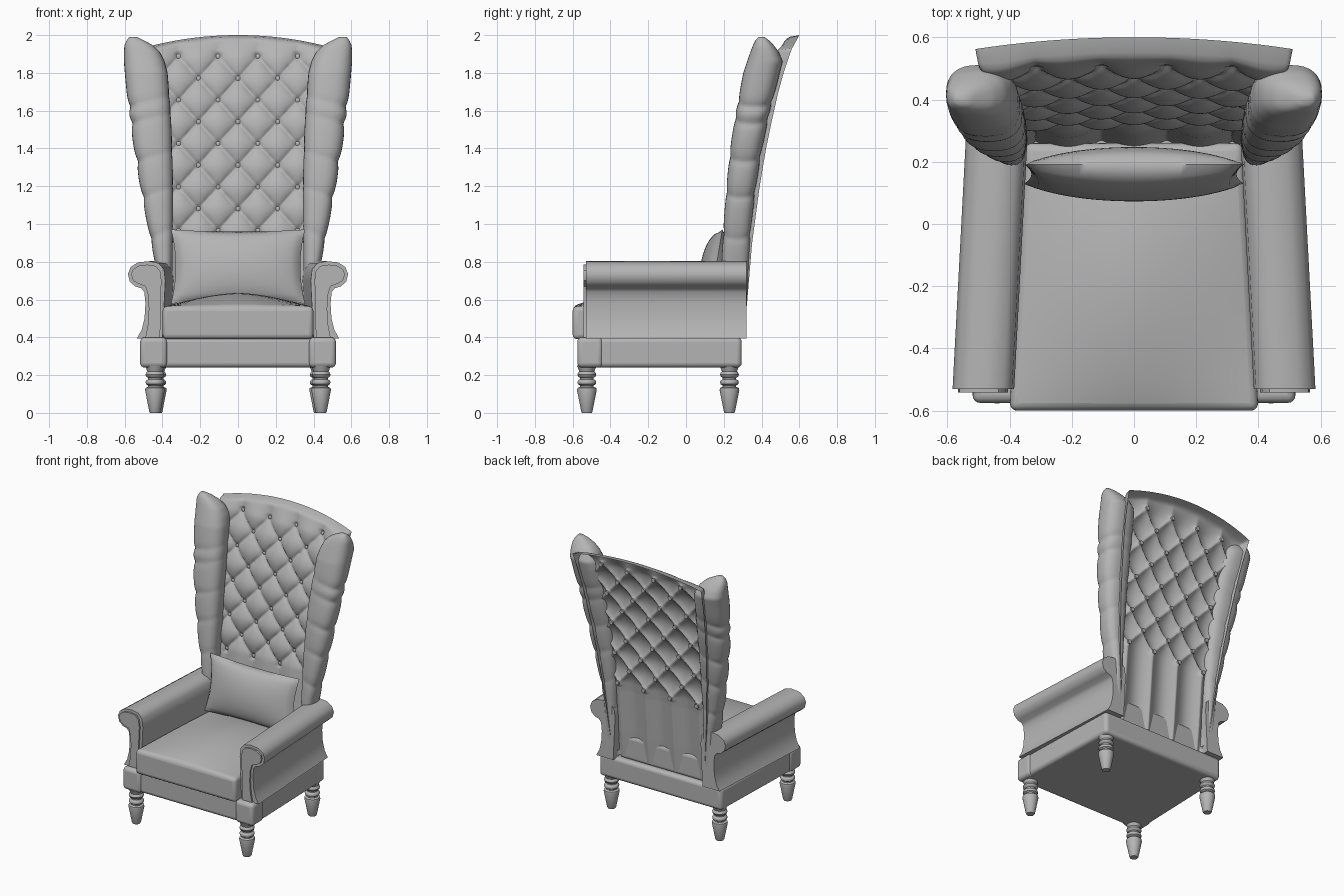
import bpy, bmesh
from math import sin, cos, pi, sqrt, exp, radians, copysign

if "Cube" in bpy.data.objects:
    bpy.data.objects.remove(bpy.data.objects["Cube"])

GREY = bpy.data.materials.new("dark_grey")
GREY.diffuse_color = (.46, .46, .46, 1)
GREY.use_nodes = True
GREY.node_tree.nodes["Principled BSDF"].inputs["Base Color"].default_value = GREY.diffuse_color


def make(name, verts, faces, angle=40, bevel=0):
    me = bpy.data.meshes.new(name)
    me.from_pydata(verts, [], faces)
    bm = bmesh.new()
    bm.from_mesh(me)
    bmesh.ops.remove_doubles(bm, verts=bm.verts, dist=1e-5)
    bmesh.ops.recalc_face_normals(bm, faces=bm.faces)
    bm.to_mesh(me)
    bm.free()
    me.materials.append(GREY)
    ob = bpy.data.objects.new(name, me)
    bpy.context.collection.objects.link(ob)
    if bevel:
        m = ob.modifiers.new("bevel", 'BEVEL')
        m.width, m.segments, m.limit_method = bevel, 4, 'ANGLE'
        m.angle_limit = radians(50)
    bpy.ops.object.select_all(action='DESELECT')
    ob.select_set(True)
    bpy.context.view_layer.objects.active = ob
    bpy.ops.object.shade_smooth_by_angle(angle=radians(angle))
    return ob


def sheet(nu, nv, f):
    """Grid of f(u, v), u and v in 0..1."""
    vs = [f(i / nu, j / nv) for j in range(nv + 1) for i in range(nu + 1)]
    fs = [(j * (nu + 1) + i, j * (nu + 1) + i + 1, (j + 1) * (nu + 1) + i + 1, (j + 1) * (nu + 1) + i)
          for j in range(nv) for i in range(nu)]
    return vs, fs


def loft(rings):
    """Skin closed rings and cap both ends."""
    n = len(rings[0])
    vs = [p for r in rings for p in r]
    fs = [(k * n + i, k * n + (i + 1) % n, (k + 1) * n + (i + 1) % n, (k + 1) * n + i)
          for k in range(len(rings) - 1) for i in range(n)]
    fs += [tuple(range(n)), tuple(range(len(vs) - n, len(vs)))]
    return vs, fs


def lerp_table(t, rows):
    """Interpolate rows of (key, values...) at key t."""
    for a, b in zip(rows, rows[1:]):
        if t <= b[0]:
            k = max(0, (t - a[0]) / (b[0] - a[0]))
            return [p + (q - p) * k for p, q in zip(a[1:], b[1:])]
    return list(rows[-1][1:])


def slab(xf, xb, y0, y1, z0, z1):
    """Box tapering from half width xf in front to xb behind."""
    return loft([[(-xf, y0, z), (xf, y0, z), (xb, y1, z), (-xb, y1, z)] for z in (z0, z1)])


# Base frame with front corner blocks
make("base_frame", *slab(.512, .487, -.56, .295, .24, .40), bevel=.025)
for s in (1, -1):
    make("base_corner", *loft([[(s * x, y, z) for x, y in ((.375, -.575), (.519, -.575), (.517, -.44), (.375, -.44))]
                               for z in (.24, .40)]), bevel=.025)

# Turned legs
LEG = [(0, .026), (.008, .03), (.12, .052), (.132, .05), (.138, .036), (.145, .036), (.152, .047), (.163, .05),
       (.172, .046), (.178, .036), (.186, .036), (.192, .046), (.203, .05), (.213, .046), (.22, .04), (.25, .052)]
for s in (1, -1):
    for y, x in ((-.525, .44), (.23, .43)):
        make("leg", *loft([[(s * x + r * cos(a * pi / 12), y + r * sin(a * pi / 12), z) for a in range(24)]
                           for z, r in LEG]))


# Domed seat cushion
def seat_top(u, v):
    a, y = 2 * u - 1, -.6 + .86 * v
    return (a * (.40 - .05 * v), y, .565 + .07 * (1 - abs(a) ** 1.6) * sin(pi * v) ** .8)


N = 16
vs, fs = sheet(N, N, seat_top)
rim = [i for i in range(N)] + [j * (N + 1) + N for j in range(N)] + \
      [N * (N + 1) + i for i in range(N, 0, -1)] + [j * (N + 1) for j in range(N, 0, -1)]
base = len(vs)
vs += [(vs[i][0], vs[i][1], .39) for i in rim]
k = len(rim)
fs += [(rim[i], rim[(i + 1) % k], base + (i + 1) % k, base + i) for i in range(k)] + [tuple(range(base, base + k))]
make("seat_cushion", vs, fs, bevel=.025)

# Scroll arms with a raised front panel
ARM = [(.40, .395), (.39, .60), (.385, .70), (.392, .76), (.42, .793), (.47, .803), (.53, .797), (.568, .772),
       (.583, .735), (.573, .695), (.545, .67), (.512, .66), (.496, .64), (.49, .58), (.495, .50), (.51, .44), (.535, .395)]
PANEL = [(.412, .40), (.41, .60), (.405, .70), (.412, .75), (.435, .778), (.48, .785), (.53, .778), (.56, .755),
         (.565, .73), (.555, .70), (.53, .685), (.49, .67), (.475, .62), (.472, .55), (.478, .46), (.49, .40)]
for s in (1, -1):
    make("arm", *loft([[(s * (x - .045 * (y + .53) / .85), y, z) for x, z in ARM] for y in (-.53, -.1, .32)]))
    make("arm_front_panel", *loft([[(s * x, y, z) for x, z in PANEL] for y in (-.542, -.52)]))

# Tufted back: one thin sheet with a squared, rolled rim
REAR = [(.4, .315), (.6, .335), (.9, .36), (1.2, .40), (1.4, .434), (1.55, .465), (1.7, .499), (1.8, .527),
        (1.9, .56), (2.0, .60)]
PX, PZ, Z0 = .21, .23, 1.77


def back_y(x, z):
    p = (z - Z0) / PZ
    # folds run straight outside the tufted rows
    q = min(max(p, -3.5), .5)
    u, v = x / PX + q, x / PX - q
    h = sqrt(abs(sin(pi * u) * sin(pi * v)))
    if p > .5:
        f = max(0, 1 - (p - .5) / .4)
        h = h * f + .5 * (1 - f)
    du, dv = u - round(u), v - round(v)
    button = exp(-(du * du + dv * dv) / .012) if -3.6 < p < .6 else 0
    return lerp_table(z, REAR)[0] - .045 - .035 * h + .012 * button - .012 * (x / .5) ** 2


def back(u, v):
    s = 2 * u - 1
    top = 1.93 + .07 * (1 - s * s)
    z = .41 + (top - .41) * v
    w = .36 + .15 * (z - .4) / 1.53
    x = w * s
    d = min(w * (1 - abs(s)), top - z)
    y, r = back_y(x, z), lerp_table(z, REAR)[0] - .01 * s * s
    if d < .028:
        y += (r - y) * (1 - sqrt(max(0, 1 - (1 - d / .028) ** 2)))
    return (x, y, z)


make("tufted_back", *sheet(120, 180, back), angle=60)

# Buttons at the tuft corners
vs, fs = [], []
for row in range(-7, 2):
    z = Z0 + row * PZ / 2
    for c in range(-3, 4):
        x = c * PX / 2
        if (c + row) % 2 == 0:
            y = back_y(x, z)
            b = len(vs)
            a, f = loft([[(x + r * cos(i * pi / 5), y + dy, z + r * sin(i * pi / 5)) for i in range(10)]
                         for r, dy in ((.015, .004), (.016, -.006), (.008, -.012))])
            vs += a
            fs += [tuple(b + i for i in g) for g in f]
make("back_buttons", vs, fs)

# Pleated wings: z, inner x, outer x, front y, rear y
WING = [(.45, .35, .42, .21, .315), (.80, .348, .44, .19, .33), (1.0, .345, .48, .20, .345), (1.2, .345, .518, .215, .37),
        (1.4, .35, .55, .235, .402), (1.6, .358, .58, .265, .445), (1.8, .375, .597, .305, .495), (1.86, .39, .602, .325, .51),
        (1.91, .415, .602, .342, .49), (1.945, .45, .60, .355, .465), (1.97, .495, .59, .367, .442), (1.99, .535, .575, .385, .415)]
PLEATS = (.95, 1.17, 1.36, 1.56, 1.65)


def wing_ring(s, z):
    x0, x1, y0, y1 = lerp_table(z, WING)
    ring = []
    for i in range(32):
        a = i * pi / 16
        ca, sa = cos(a), sin(a)
        zz = z + .03 * ca
        fold = 1.02 - .15 * max(exp(-abs(zz - p) / .028) for p in PLEATS) * (.6 + .4 * ca)
        px = copysign(abs(ca) ** .8, ca) * fold
        py = copysign(abs(sa) ** .8, sa) * fold
        ring.append((s * ((x0 + x1) / 2 + (x1 - x0) / 2 * px), (y0 + y1) / 2 + (y1 - y0) / 2 * py, z))
    return ring


zs = [.45 + i * .0125 for i in range(119)] + [1.94, 1.95, 1.96, 1.97, 1.98, 1.99]
for s in (1, -1):
    make("wing", *loft([wing_ring(s, z) for z in zs]), angle=60)


# Lumbar pillow: two pinched sheets leaning on the back
def pillow(side):
    def f(u, v):
        a, b = 2 * u - 1, 2 * v - 1
        t = .082 * ((1 - a * a) * (1 - b * b)) ** .5
        x = a * (.355 - .025 * (1 - b * b))
        h = b * (.20 - .012 * (1 - a * a))
        return (x, .16 + .16 * h + side * t, .775 + .98 * h - .16 * side * t)
    return f


v1, f1 = sheet(28, 20, pillow(-1))
v2, f2 = sheet(28, 20, pillow(1))
make("lumbar_pillow", v1 + v2, f1 + [tuple(len(v1) + i for i in g) for g in f2], angle=60)
